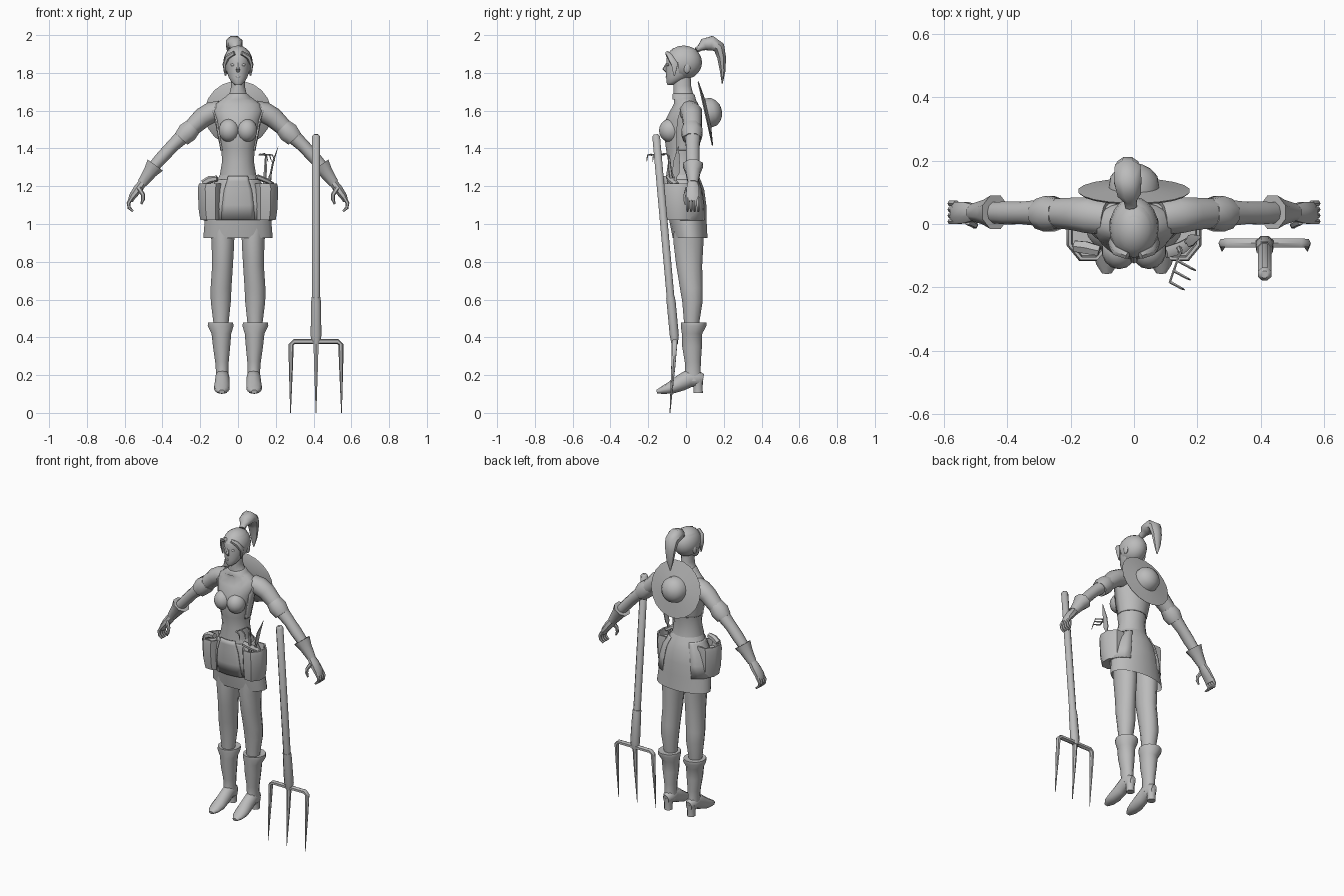
import bpy, bmesh, math
from mathutils import Vector

X, Y, Z = Vector((1, 0, 0)), Vector((0, 1, 0)), Vector((0, 0, 1))
grey = bpy.data.materials.new("plain_grey")
grey.diffuse_color = (0.5, 0.5, 0.5, 1)


def finish(name, bm, mirror=False, thick=0):
    bmesh.ops.recalc_face_normals(bm, faces=bm.faces)
    me = bpy.data.meshes.new(name)
    bm.to_mesh(me)
    bm.free()
    me.materials.append(grey)
    ob = bpy.data.objects.new(name, me)
    bpy.context.collection.objects.link(ob)
    if thick:
        ob.modifiers.new("thickness", 'SOLIDIFY').thickness = thick
    if mirror:
        ob.modifiers.new("mirror", 'MIRROR').use_mirror_merge = False
    return ob


def loft(name, rings, n=10, ref=X, flat=False, mirror=False, caps=True):
    """Skin elliptical rings (x, y, z, r_ref, r_other) along their path."""
    bm = bmesh.new()
    pts = [Vector(r[:3]) for r in rings]
    loops = []
    for i, r in enumerate(rings):
        t = Z if flat else (pts[min(i + 1, len(pts) - 1)] - pts[max(i - 1, 0)]).normalized()
        a = (ref - t * ref.dot(t)).normalized()
        b = t.cross(a)
        loops.append([bm.verts.new(pts[i] + a * r[3] * math.cos(w) + b * r[-1] * math.sin(w))
                      for w in (2 * math.pi * (k + .5) / n for k in range(n))])
    for p, q in zip(loops, loops[1:]):
        for k in range(n):
            bm.faces.new((p[k], p[(k + 1) % n], q[(k + 1) % n], q[k]))
    if caps:
        bm.faces.new(loops[0])
        bm.faces.new(loops[-1])
    return finish(name, bm, mirror)


def column(name, rows, **kw):
    """Upright loft from rows of (z, cx, cy, rx, ry)."""
    return loft(name, [(x, y, z, a, b) for z, x, y, a, b in rows], flat=True, **kw)


def panel(name, rows, a0, a1, z0, z1, off, mirror=False):
    """Thin shell lying over part of an upright loft; angles in degrees."""
    bm = bmesh.new()
    rows = sorted(rows)
    zs = [z0] + [r[0] for r in rows if z0 + .005 < r[0] < z1 - .005] + [z1]
    grid = []
    for z in zs:
        lo, hi = next((p, q) for p, q in zip(rows, rows[1:]) if p[0] <= z <= q[0])
        f = (z - lo[0]) / (hi[0] - lo[0])
        x, y, rx, ry = (lo[i] + (hi[i] - lo[i]) * f for i in range(1, 5))
        angles = [math.radians(a0 + (a1 - a0) * k / 8) for k in range(9)]
        grid.append([bm.verts.new((x + (rx + off) * math.cos(w), y + (ry + off) * math.sin(w), z))
                     for w in angles])
    for p, q in zip(grid, grid[1:]):
        for k in range(8):
            bm.faces.new((p[k], p[k + 1], q[k + 1], q[k]))
    return finish(name, bm, mirror, .008)


def ball(name, c, r, mirror=False, drop=None, seg=14):
    bm = bmesh.new()
    bmesh.ops.create_uvsphere(bm, u_segments=seg, v_segments=10, radius=1)
    for v in bm.verts:
        v.co = Vector(c) + Vector((v.co.x * r[0], v.co.y * r[1], v.co.z * r[2]))
    if drop:
        gone = [f for f in bm.faces if drop(f.calc_center_median())]
        bmesh.ops.delete(bm, geom=gone, context='FACES')
    return finish(name, bm, mirror)


# Torso, neck and short open vest
torso = [(1.18, 0, -.01, .105, .09), (1.26, 0, -.022, .098, .084), (1.33, 0, -.02, .086, .076),
         (1.40, 0, -.022, .09, .086), (1.48, 0, -.02, .106, .098), (1.55, 0, -.015, .118, .095),
         (1.60, 0, -.005, .135, .08), (1.635, 0, .0, .12, .066), (1.665, 0, -.008, .08, .058),
         (1.69, 0, -.015, .046, .053), (1.73, 0, -.02, .037, .048), (1.79, 0, -.02, .037, .045)]
column("torso", torso, n=16)
ball("bust", (.047, -.083, 1.495), (.056, .06, .062), mirror=True)
panel("vest_back", torso, -18, 198, 1.39, 1.62, .006)
column("collar", [(1.66, 0, -.01, .082, .063), (1.685, 0, -.013, .055, .06), (1.69, 0, -.015, .048, .054)], n=16)

# Head and face
column("head", [(1.735, 0, -.083, .016, .015), (1.75, 0, -.07, .034, .034), (1.775, 0, -.046, .05, .06),
                (1.81, 0, -.026, .062, .082), (1.85, 0, -.016, .067, .09), (1.89, 0, -.015, .066, .088),
                (1.92, 0, -.012, .055, .07), (1.938, 0, -.01, .025, .035)], n=16)
loft("nose", [(0, -.1, 1.85, .007, .006), (0, -.113, 1.82, .012, .012), (0, -.1, 1.806, .009, .008)], n=6)
ball("lips", (0, -.099, 1.777), (.017, .009, .007), seg=8)
ball("eye", (.027, -.094, 1.842), (.014, .007, .007), mirror=True, seg=8)
ball("ear", (.068, .005, 1.825), (.01, .018, .028), mirror=True, seg=8)

# Hair cap, side locks and ponytail
ball("hair", (0, -.013, 1.855), (.078, .098, .09), seg=20,
     drop=lambda c: c.y < -.035 and c.z < 1.885 - .25 * abs(c.x))
loft("side_lock", [(.02, -.1, 1.905, .012, .012), (.055, -.085, 1.885, .016, .014),
                   (.072, -.06, 1.845, .02, .01), (.066, -.062, 1.785, .004, .004)], n=6, ref=Y, mirror=True)
loft("ponytail", [(-.008, .055, 1.92, .02, .016), (-.012, .075, 1.933, .022, .018), (-.015, .095, 1.95, .04, .034),
                  (-.02, .135, 1.957, .047, .043), (-.02, .175, 1.935, .044, .034), (-.02, .189, 1.88, .035, .025),
                  (-.02, .194, 1.81, .024, .016), (-.02, .192, 1.745, .004, .003)], n=8)

# Straw hat hanging on the back
axis, mid = Vector((0, .975, .22)), Vector((0, .105, 1.585))
loft("hat", [(*(mid + axis * t), r, r) for t, r in
             ((-.006, .172), (0, .178), (.012, .08), (.045, .075), (.068, .055), (.082, .03), (.086, .006))], n=20)

# Arms, sleeve bands, gloves and hands
loft("arm", [(.09, .02, 1.605, .055, .05), (.14, .028, 1.59, .06, .056), (.185, .032, 1.565, .054, .054),
             (.27, .035, 1.485, .046, .042), (.35, .035, 1.41, .037, .034), (.40, .035, 1.355, .038, .034),
             (.45, .036, 1.30, .034, .03), (.505, .036, 1.22, .026, .024)], n=10, ref=Y, mirror=True)
loft("sleeve_band", [(.238, .032, 1.515, .05, .05), (.268, .032, 1.485, .061, .059),
                     (.3, .032, 1.45, .05, .048)], n=8, ref=Y, mirror=True)
loft("glove_cuff", [(.438, .037, 1.312, .057, .054), (.465, .037, 1.275, .042, .04),
                    (.508, .037, 1.215, .028, .028)], n=8, ref=Y, mirror=True)
loft("palm", [(.5, .036, 1.225, .026, .024), (.53, .036, 1.185, .036, .026),
              (.56, .035, 1.145, .038, .02), (.57, .035, 1.12, .034, .014)], n=8, ref=Y, mirror=True)
for i in range(4):
    y = .008 + .019 * i
    loft(f"finger_{i + 1}", [(.562, y, 1.14, .01, .011), (.58, y, 1.11, .01, .01), (.576, y, 1.085, .009, .009),
                             (.556, y, 1.068, .006, .006)], n=6, ref=Y, mirror=True)
loft("thumb", [(.525, .01, 1.19, .014, .014), (.503, -.002, 1.155, .012, .011),
               (.503, -.006, 1.13, .01, .01), (.512, -.004, 1.105, .005, .005)], n=6, ref=Y, mirror=True)

# Skirt with overlapping panels
skirt = [(.925, 0, .022, .186, .093), (1.02, 0, .01, .178, .1), (1.1, 0, .003, .166, .106),
         (1.18, 0, -.004, .145, .102), (1.225, 0, -.012, .115, .094), (1.26, 0, -.02, .098, .086)]
column("skirt", skirt, n=20, caps=False)
panel("front_apron", skirt, -118, -62, 1.02, 1.255, .012)
panel("side_apron", skirt, -66, 55, 1.02, 1.235, .006, mirror=True)

# Tool pouches with open tops
column("pouch", [(1.02, .142, -.03, .062, .076), (1.08, .146, -.033, .068, .084), (1.19, .146, -.035, .072, .088),
                 (1.215, .142, -.035, .07, .085), (1.215, .142, -.035, .06, .075), (1.17, .142, -.035, .056, .07)],
       n=8, mirror=True)
loft("rolled_cloth", [(-.185, -.07, 1.215, .02, .018), (-.15, -.075, 1.235, .022, .02),
                      (-.11, -.085, 1.24, .018, .016)], n=6, ref=Y)
loft("pouch_flap", [(.1, -.09, 1.25, .02, .014), (.15, -.075, 1.23, .022, .014),
                    (.185, -.05, 1.21, .016, .01)], n=6, ref=Y)

# Hand rake and trowel in the pouch
loft("rake_handle", [(.14, -.07, 1.18, .01, .01), (.145, -.085, 1.29, .009, .009), (.147, -.09, 1.36, .005, .005),
                     (.14, -.105, 1.372, .004, .004), (.113, -.185, 1.365, .004, .004)], n=6)
for i, (x, y, l) in enumerate(((.137, -.115, .058), (.126, -.148, .052), (.114, -.183, .045))):
    loft(f"rake_prong_{i + 1}", [(x, y, 1.368, .005, .005), (x + l * .8, y - l * .45, 1.365, .004, .004),
                                 (x + l, y - l * .55, 1.33, .002, .002)], n=5, ref=Y)
loft("trowel", [(.16, -.06, 1.18, .009, .009), (.17, -.055, 1.25, .008, .008), (.174, -.054, 1.27, .022, .005),
                (.186, -.05, 1.33, .02, .005), (.213, -.04, 1.41, .002, .001)], n=6, ref=Y)

# Legs
column("leg", [(1.05, .085, .015, .07, .08), (.9, .08, .013, .062, .082), (.78, .082, .017, .057, .071),
               (.66, .09, .028, .057, .062), (.59, .091, .034, .055, .056), (.48, .09, .03, .042, .042),
               (.43, .09, .03, .038, .038)], n=12, mirror=True)

# Boots with flared cuffs, feet and heels
column("boot_shaft", [(.475, .091, .032, .045, .046), (.478, .092, .04, .068, .07), (.46, .092, .04, .071, .07),
                      (.42, .088, .032, .054, .056), (.35, .087, .032, .047, .054), (.27, .085, .036, .037, .044),
                      (.22, .084, .036, .034, .043), (.17, .083, .036, .037, .052)], n=12, mirror=True)
loft("boot_foot", [(.083, .09, .175, .02, .03), (.083, .065, .18, .036, .042), (.083, .02, .185, .038, .048),
                   (.083, -.025, .16, .04, .044), (.085, -.08, .133, .043, .033), (.086, -.125, .12, .036, .02),
                   (.086, -.155, .112, .016, .01)], n=10, mirror=True)
column("boot_heel", [(.18, .083, .062, .033, .032), (.14, .083, .064, .026, .026),
                     (.105, .083, .064, .026, .027)], n=8, mirror=True)

# Garden fork
loft("fork_shaft", [(.413, -.159, 1.475, .012, .012), (.413, -.158, 1.463, .023, .022),
                    (.413, -.079, .58, .023, .022)], n=8)
loft("fork_socket", [(.413, -.082, .612, .026, .025), (.413, -.078, .58, .028, .026),
                     (.413, -.062, .41, .031, .026), (.413, -.06, .365, .022, .018)], n=8)
loft("fork_middle_tine", [(.413, -.06, .39, .016, .016), (.413, -.067, .25, .012, .011),
                          (.413, -.085, 0, .002, .002)], n=6)
for side, s in (("left", 1), ("right", -1)):
    loft(f"fork_{side}_tine", [(.413, -.06, .378, .017, .014), (.413 + s * .115, -.06, .378, .016, .014),
                               (.413 + s * .132, -.06, .362, .015, .014), (.413 + s * .133, -.067, .25, .012, .011),
                               (.413 + s * .135, -.085, 0, .002, .002)], n=6, ref=Y)

# Soft shading with kept creases
bpy.ops.object.select_all(action='SELECT')
bpy.context.view_layer.objects.active = bpy.data.objects["torso"]
bpy.ops.object.shade_smooth_by_angle(angle=math.radians(50))
